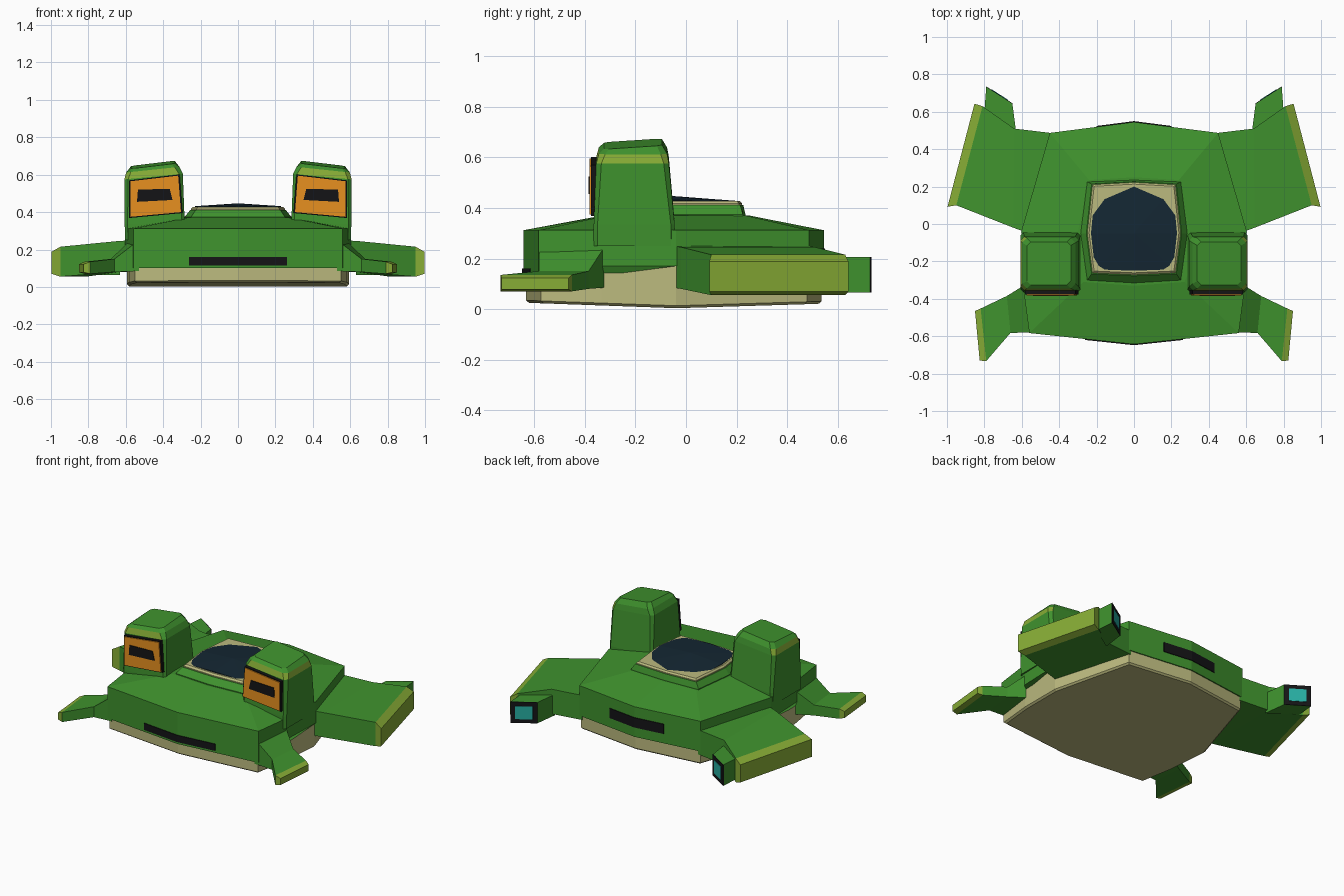
import bpy, bmesh
from mathutils import Vector

if "Cube" in bpy.data.objects:
    bpy.data.objects.remove(bpy.data.objects["Cube"])


def mat(name, rgb):
    m = bpy.data.materials.new(name)
    m.diffuse_color = (*rgb, 1)
    m.use_nodes = True
    m.node_tree.nodes["Principled BSDF"].inputs["Base Color"].default_value = m.diffuse_color
    return m


GREEN = mat("green", (0.05, 0.29, 0.027))
LIME = mat("lime", (0.24, 0.41, 0.036))
CREAM = mat("cream", (0.50, 0.49, 0.21))
NAVY = mat("navy", (0.007, 0.02, 0.033))
ORANGE = mat("orange", (0.80, 0.28, 0.014))
BLACK = mat("black", (0.007, 0.007, 0.008))
TEAL = mat("teal", (0.02, 0.42, 0.36))


def loft(name, rings, mats, sx=1, peak=None, lime=lambda seg, i: False):
    """Skin closed rings; cap both ends, the last one as a fan if peak is given."""
    bm = bmesh.new()
    vs = [[bm.verts.new((sx * x, y, z)) for x, y, z in r] for r in rings]
    n = len(rings[0])
    for s in range(len(vs) - 1):
        for i in range(n):
            j = (i + 1) % n
            f = bm.faces.new((vs[s][i], vs[s][j], vs[s + 1][j], vs[s + 1][i]))
            f.material_index = int(lime(s, i))
    bm.faces.new(vs[0])
    if peak:
        c = bm.verts.new(peak)
        for i in range(n):
            bm.faces.new((vs[-1][i], vs[-1][(i + 1) % n], c))
    else:
        bm.faces.new(vs[-1]).material_index = int(lime(len(vs) - 1, 0))
    bmesh.ops.recalc_face_normals(bm, faces=bm.faces)
    me = bpy.data.meshes.new(name)
    bm.to_mesh(me)
    bm.free()
    for m in mats:
        me.materials.append(m)
    ob = bpy.data.objects.new(name, me)
    bpy.context.collection.objects.link(ob)
    return ob


def plate(name, pts, off, m, sx=1):
    """Flat polygon thickened by the vector off."""
    off = Vector(off)
    return loft(name, [[Vector(p) - off for p in pts], [Vector(p) + off for p in pts]], [m], sx)


def sym(half):
    """Close a half outline whose first and last points lie on x = 0."""
    return half + [(-p[0], *p[1:]) for p in half[-2:0:-1]]


def level(pts, z, k=1.0):
    return [(p[0] * k, p[1] * k, z) for p in pts]


# Hull: rim outline, raised to a central platform
half = [(0, -.643), (.56, -.583), (.592, -.34), (.603, -.04), (.45, .487), (0, .545)]
outline = sym(half)
skirt = sym([(x, y, z) for (x, y), z in zip(half, (.10, .10, .17, .17, .11, .11))])
deck = sym([(0, -.33), (.27, -.31), (.30, -.24), (.30, -.04), (.24, .235), (0, .25)])
loft("hull", [skirt, level(outline, .312), level(deck, .37)], [GREEN])

# Belly plate with a lightly bowed underside
def bowed(k, z):
    return [(x * k, y * k, z + .035 * abs(y)) for x, y in outline]
loft("belly", [bowed(.965, .002), bowed(.985, .012), level(outline, .18, .985)],
     [CREAM], )

# Cockpit: green surround, cream rim and crowned glass
surround = sym([(0, -.315), (.25, -.30), (.285, -.05), (.25, .225), (0, .235)])
rim = sym([(0, -.272), (.222, -.262), (.25, -.05), (.222, .21), (0, .222)])
loft("cockpit_surround", [level(surround, .34), level(surround, .375), level(rim, .412, 1.02)], [GREEN])
loft("cockpit_rim", [level(rim, .40), level(rim, .418), level(rim, .428, .96)], [CREAM])
glass = sym([(0, -.25, .434), (.208, -.242, .426), (.23, -.05, .432), (.207, .19, .422), (0, .2, .428)])
loft("cockpit_glass", [[(x, y, .41) for x, y, z in glass], glass], [NAVY], peak=(0, -.05, .447))

# Mouth slot and rear vent, following the angled end faces
for s, side in ((1, "right"), (-1, "left")):
    def slot(name, w, y0, slope, z0, z1):
        plate(f"{name}_{side}", [(0, y0, z0), (w, y0 + slope * w, z0), (w, y0 + slope * w, z1), (0, y0, z1)],
              (0, .005, 0), BLACK, s)
    slot("mouth_slot", .262, -.643, .107, .115, .16)
    slot("rear_vent", .2, .545, -.129, .175, .24)

    # Eye turret: chamfered box with a top that falls outwards
    def box(x0, x1, y0, y1, c, zi, zo, rise=0):
        pts = [(x0 + c, y0), (x1 - c, y0), (x1, y0 + c), (x1, y1 - c),
               (x1 - c, y1), (x0 + c, y1), (x0, y1 - c), (x0, y0 + c)]
        return [(x, y, zi + (zo - zi) * (x - x0) / (x1 - x0) + rise * (y - y0) / (y1 - y0)) for x, y in pts]
    loft(f"eye_turret_{side}",
         [box(.285, .603, -.365, -.045, .015, .25, .25),
          box(.285, .606, -.365, -.045, .015, .345, .335),
          box(.295, .607, -.355, -.068, .02, .605, .575),
          box(.313, .598, -.345, -.075, .025, .642, .612),
          box(.338, .572, -.325, -.095, .02, .660, .632, .015)],
         [GREEN, LIME], s, lime=lambda seg, i: seg == 2 and i < 4)

    # Eye screen: frame, orange panel and pupil
    quad = [(.575, .375), (.305, .40), (.32, .595), (.575, .565)]
    cx, cz = .444, .484
    for part, k, y, m in (("frame", 1.06, -.362, BLACK), ("panel", 1, -.368, ORANGE)):
        plate(f"eye_{part}_{side}", [(cx + (x - cx) * k, y, cz + (z - cz) * k) for x, z in quad],
              (0, .014, 0), m, s)
    plate(f"pupil_{side}", [(.54, -.378, .455), (.35, -.378, .465), (.365, -.378, .525), (.535, -.378, .52)],
          (0, .008, 0), BLACK, s)

    # Legs: sections running outwards, (front xy, back xy, top z, bottom z)
    def leg(name, secs):
        loft(f"{name}_{side}",
             [[(*f, b), (*f, t), (*r, t), (*r, b)] for f, r, t, b in secs],
             [GREEN, LIME], s, lime=lambda seg, i: seg >= 2)
    leg("front_leg", [((.53, -.58), (.575, -.32), .25, .085),
                      ((.66, -.582), (.68, -.385), .15, .08),
                      ((.79, -.733), (.82, -.452), .135, .07),
                      ((.825, -.73), (.85, -.465), .122, .078)])
    leg("rear_leg", [((.56, -.05), (.43, .485), .25, .085),
                     ((.645, -.02), (.64, .51), .245, .08),
                     ((.95, .1), (.81, .63), .215, .055),
                     ((.997, .092), (.853, .643), .188, .07)])

    # Thruster at the back of the rear leg, its nozzle facing back and inwards
    plan = [(.63, .49), (.65, .642), (.79, .732), (.80, .60)]
    loft(f"thruster_{side}", [level(plan, .065), level(plan, .205)], [GREEN], s)
    a, b = Vector((.65, .642, 0)), Vector((.79, .732, 0))
    out = Vector((-.09, .14, 0)).normalized()
    for part, u, z0, z1, d, m in (("frame", 0, .065, .205, .003, BLACK),
                                  ("glow", .18, .092, .178, .006, TEAL)):
        p, q = a.lerp(b, u), a.lerp(b, 1 - u)
        plate(f"nozzle_{part}_{side}", [(*p.xy, z0), (*q.xy, z0), (*q.xy, z1), (*p.xy, z1)], out * d, m, s)
